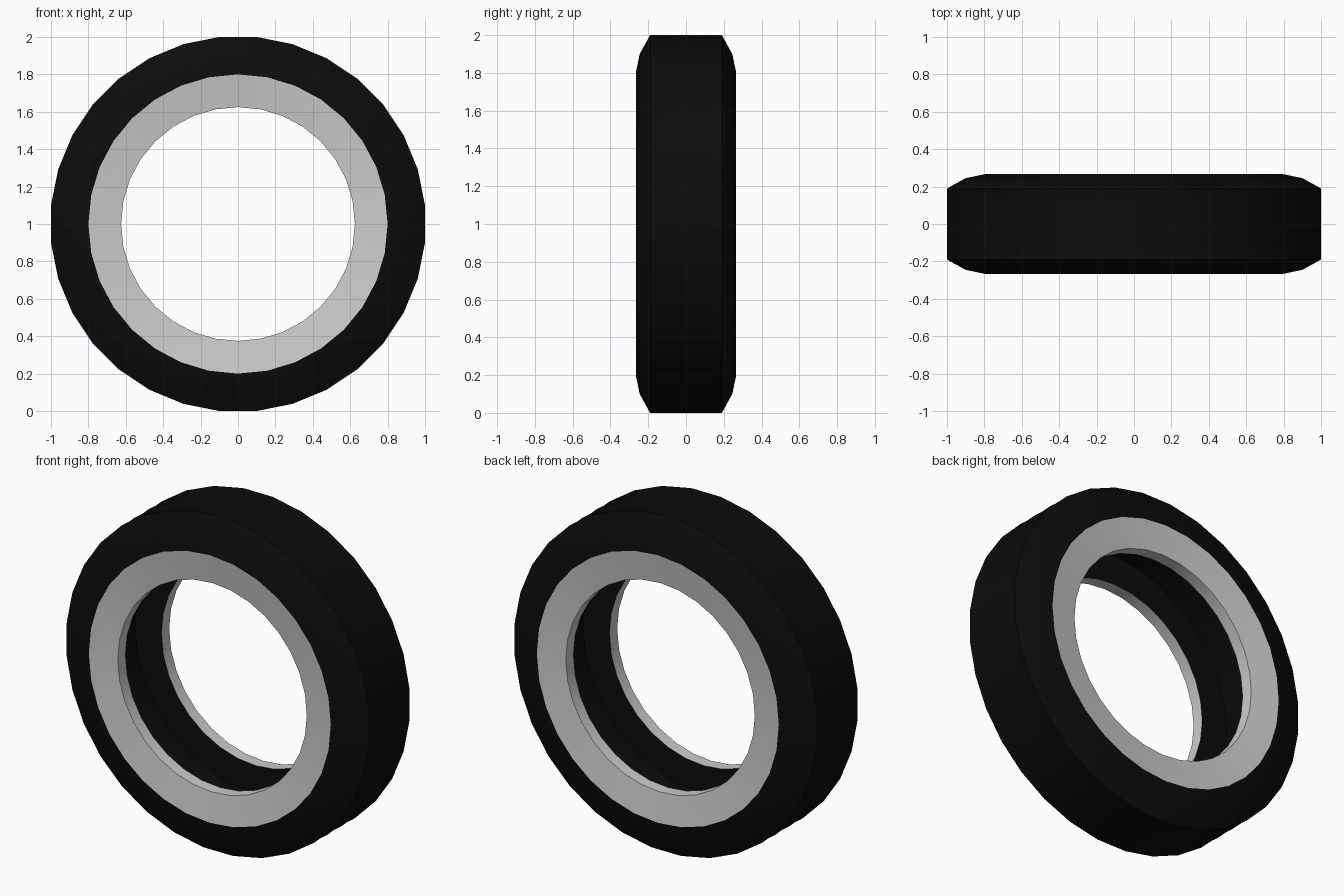
import bpy, bmesh
from math import sin, cos, pi, radians

if "Cube" in bpy.data.objects:
    bpy.data.objects.remove(bpy.data.objects["Cube"])

N = 32  # segments around the wheel


def paint(name, rgb):
    m = bpy.data.materials.new(name)
    m.diffuse_color = (*rgb, 1)
    m.use_nodes = True
    m.node_tree.nodes["Principled BSDF"].inputs["Base Color"].default_value = m.diffuse_color
    return m


def lathe(name, profile, mat, closed=True):
    """Revolve (radius, y, turn) points about the axle; turn 0.5 staggers a ring."""
    bm = bmesh.new()
    rings = []
    for r, y, turn in profile:
        rings.append((turn, [bm.verts.new((r * cos(2 * pi * (i + turn) / N), y,
                                           1 + r * sin(2 * pi * (i + turn) / N)))
                             for i in range(N)]))
    pairs = list(zip(rings, rings[1:]))
    if closed:
        pairs.append((rings[-1], rings[0]))
    for (ta, a), (tb, b) in pairs:
        if ta > tb:
            a, b = b, a
        for i in range(N):
            j = (i + 1) % N
            if ta == tb:
                bm.faces.new((a[i], a[j], b[j], b[i]))
            else:  # staggered rings make a triangle zigzag
                bm.faces.new((a[i], a[j], b[i]))
                bm.faces.new((a[j], b[j], b[i]))
    bmesh.ops.recalc_face_normals(bm, faces=bm.faces)
    me = bpy.data.meshes.new(name)
    bm.to_mesh(me)
    bm.free()
    me.materials.append(mat)
    ob = bpy.data.objects.new(name, me)
    bpy.context.collection.objects.link(ob)
    bpy.ops.object.select_all(action='DESELECT')
    ob.select_set(True)
    bpy.context.view_layer.objects.active = ob
    bpy.ops.object.shade_smooth_by_angle(angle=radians(30))
    return ob


black = paint("rubber", (0.0035, 0.0035, 0.0035))
grey = paint("metal", (0.58, 0.58, 0.58))

# Tyre: deep inner well, sidewalls, shoulders and zigzag tread
half = [(0.8, 0.17, 0), (0.8, 0.266, 0), (0.9, 0.245, 0), (1.0048, 0.19, 0.5),
        (1.0, 0.127, 0), (1.0048, 0.063, 0.5)]
profile = half + [(1.0, 0, 0)] + [(r, -y, t) for r, y, t in reversed(half)]
lathe("tyre", profile, black)

for name, s in (("front", -1), ("back", 1)):
    # Rim ring: slightly dished face and a short inner lip
    lathe(name + "_rim", [(0.8, s * 0.266, 0), (0.625, s * 0.243, 0),
                          (0.625, s * 0.17, 0)], grey, closed=False)
    # Dark inner wall behind the rim
    lathe(name + "_inner_wall", [(0.625, s * 0.17, 0), (0.8, s * 0.17, 0)],
          black, closed=False)
